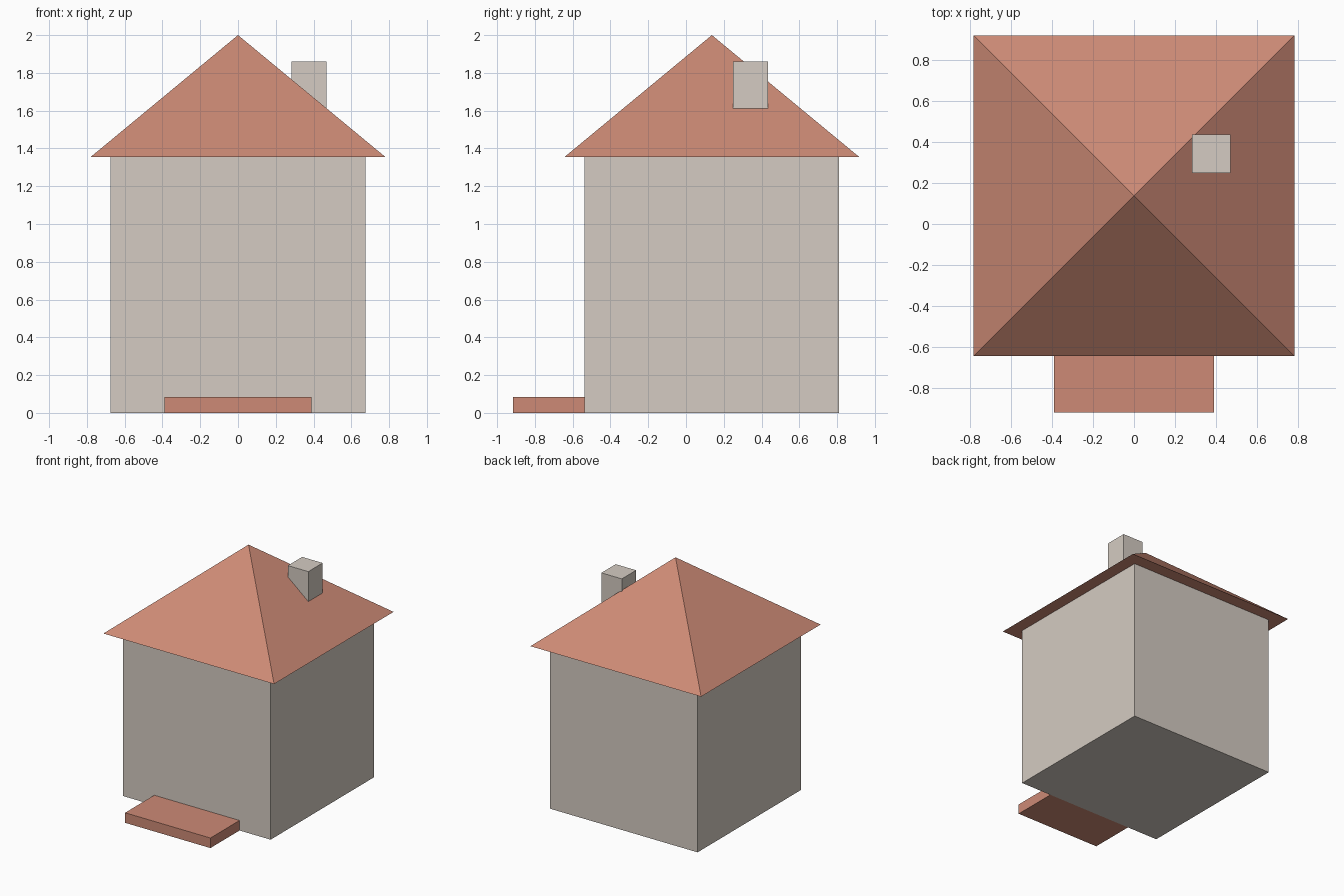
import bpy
import bmesh
from mathutils import Matrix, Vector

default = bpy.data.objects.get("Cube")
if default:
    bpy.data.objects.remove(default, do_unlink=True)


def make_material(name, rgb):
    mat = bpy.data.materials.new(name)
    mat.use_nodes = True
    colour = (*rgb, 1.0)
    mat.diffuse_color = colour
    bsdf = mat.node_tree.nodes["Principled BSDF"]
    bsdf.inputs["Base Color"].default_value = colour
    bsdf.inputs["Roughness"].default_value = 0.8
    return mat


def finish(name, bm, mat):
    bmesh.ops.recalc_face_normals(bm, faces=bm.faces)
    mesh = bpy.data.meshes.new(name)
    bm.to_mesh(mesh)
    bm.free()
    mesh.materials.append(mat)
    obj = bpy.data.objects.new(name, mesh)
    bpy.context.scene.collection.objects.link(obj)
    return obj


def box(name, low, high, mat):
    low, high = Vector(low), Vector(high)
    bm = bmesh.new()
    place = Matrix.Translation((low + high) / 2) @ Matrix.Diagonal((*(high - low), 1))
    bmesh.ops.create_cube(bm, size=1, matrix=place)
    return finish(name, bm, mat)


def pyramid(name, centre_y, half, base, top, mat):
    bm = bmesh.new()
    corners = [bm.verts.new((sx * half, centre_y + sy * half, base))
               for sx, sy in ((-1, -1), (1, -1), (1, 1), (-1, 1))]
    apex = bm.verts.new((0, centre_y, top))
    bm.faces.new(corners)
    for i, corner in enumerate(corners):
        bm.faces.new((corner, corners[(i + 1) % 4], apex))
    return finish(name, bm, mat)


stone = make_material("warm grey plaster", (0.66, 0.60, 0.54))
clay = make_material("terracotta", (0.61, 0.255, 0.18))

house_y = 0.137    # centre of the house, behind the doorstep
wall = 0.674       # half width of the walls
eaves = 1.355      # height where the roof starts

# Square house body
box("walls", (-wall, house_y - wall, 0), (wall, house_y + wall, eaves), stone)

# Overhanging pyramid roof with a flat underside
pyramid("roof", house_y, 0.78, eaves, 2.0, clay)

# Chimney rising out of the right-hand slope
box("chimney", (0.282, 0.248, 1.5), (0.469, 0.435, 1.86), stone)

# Low doorstep against the front wall
box("doorstep", (-0.39, -0.917, 0), (0.39, house_y - wall, 0.083), clay)
